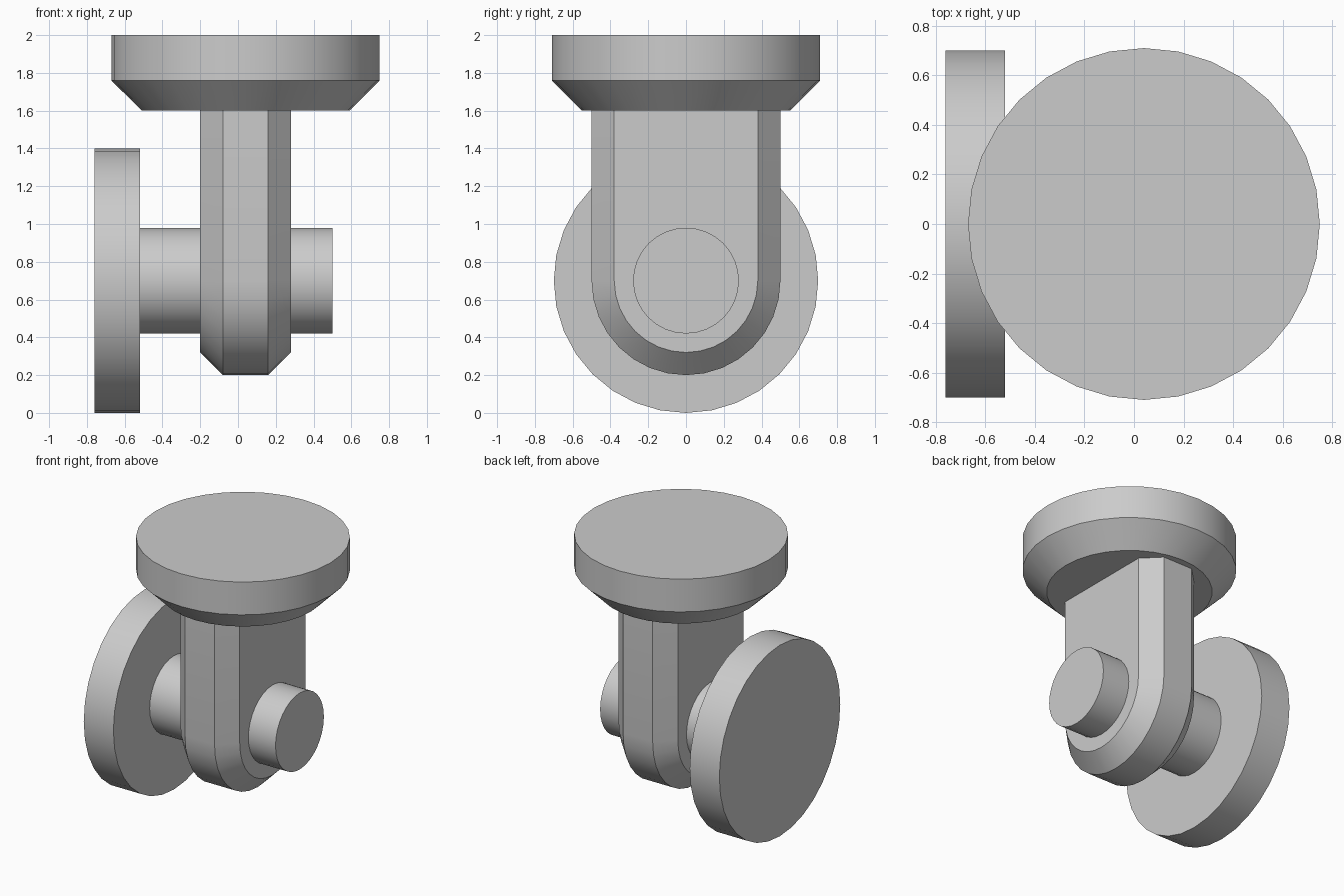
import bpy
import bmesh
from math import sin, cos, pi, radians

cube = bpy.data.objects.get("Cube")
if cube:
    bpy.data.objects.remove(cube, do_unlink=True)

SIDES = 32
AXLE_Z = 0.7

grey = bpy.data.materials.new("plain_grey")
grey.use_nodes = True
colour = (0.6, 0.6, 0.6, 1)
grey.diffuse_color = colour
grey.node_tree.nodes["Principled BSDF"].inputs["Base Color"].default_value = colour


def loft(name, rings):
    """Skin a list of equal-length rings and cap both ends."""
    bm = bmesh.new()
    loops = [[bm.verts.new(p) for p in ring] for ring in rings]
    for a, b in zip(loops, loops[1:]):
        for i in range(len(a)):
            j = (i + 1) % len(a)
            bm.faces.new((a[i], a[j], b[j], b[i]))
    bm.faces.new(loops[0])
    bm.faces.new(loops[-1])
    bmesh.ops.recalc_face_normals(bm, faces=bm.faces)
    for face in bm.faces:
        face.smooth = True
    mesh = bpy.data.meshes.new(name)
    bm.to_mesh(mesh)
    bm.free()
    mesh.set_sharp_from_angle(angle=radians(30))
    mesh.materials.append(grey)
    bpy.context.collection.objects.link(bpy.data.objects.new(name, mesh))


def angles():
    return [2 * pi * i / SIDES for i in range(SIDES)]


def ring_z(radius, z, x=0.04):
    return [(x + radius * cos(a), radius * sin(a), z) for a in angles()]


def ring_x(radius, x):
    return [(x, radius * cos(a), AXLE_Z + radius * sin(a)) for a in angles()]


def hanger_outline(radius, x, top=1.6):
    """Half circle below the axle, with straight sides up to the top plate."""
    half = SIDES // 2
    arc = [pi + pi * i / half for i in range(half + 1)]
    points = [(x, radius * cos(a), AXLE_Z + radius * sin(a)) for a in arc]
    return points + [(x, radius, top), (x, -radius, top)]


# Round top plate with a tapered underside
loft("top_plate", [ring_z(0.55, 1.6), ring_z(0.71, 1.76), ring_z(0.71, 2.0)])

# Hanging bracket with chamfered edges
loft("hanger_bracket", [hanger_outline(r, x) for r, x in
                        ((0.38, -0.2), (0.5, -0.08), (0.5, 0.16), (0.38, 0.28))])

# Axle through the bracket, and the wheel on its right end
loft("axle", [ring_x(0.28, -0.52), ring_x(0.28, 0.5)])
loft("wheel", [ring_x(0.7, -0.76), ring_x(0.7, -0.52)])
